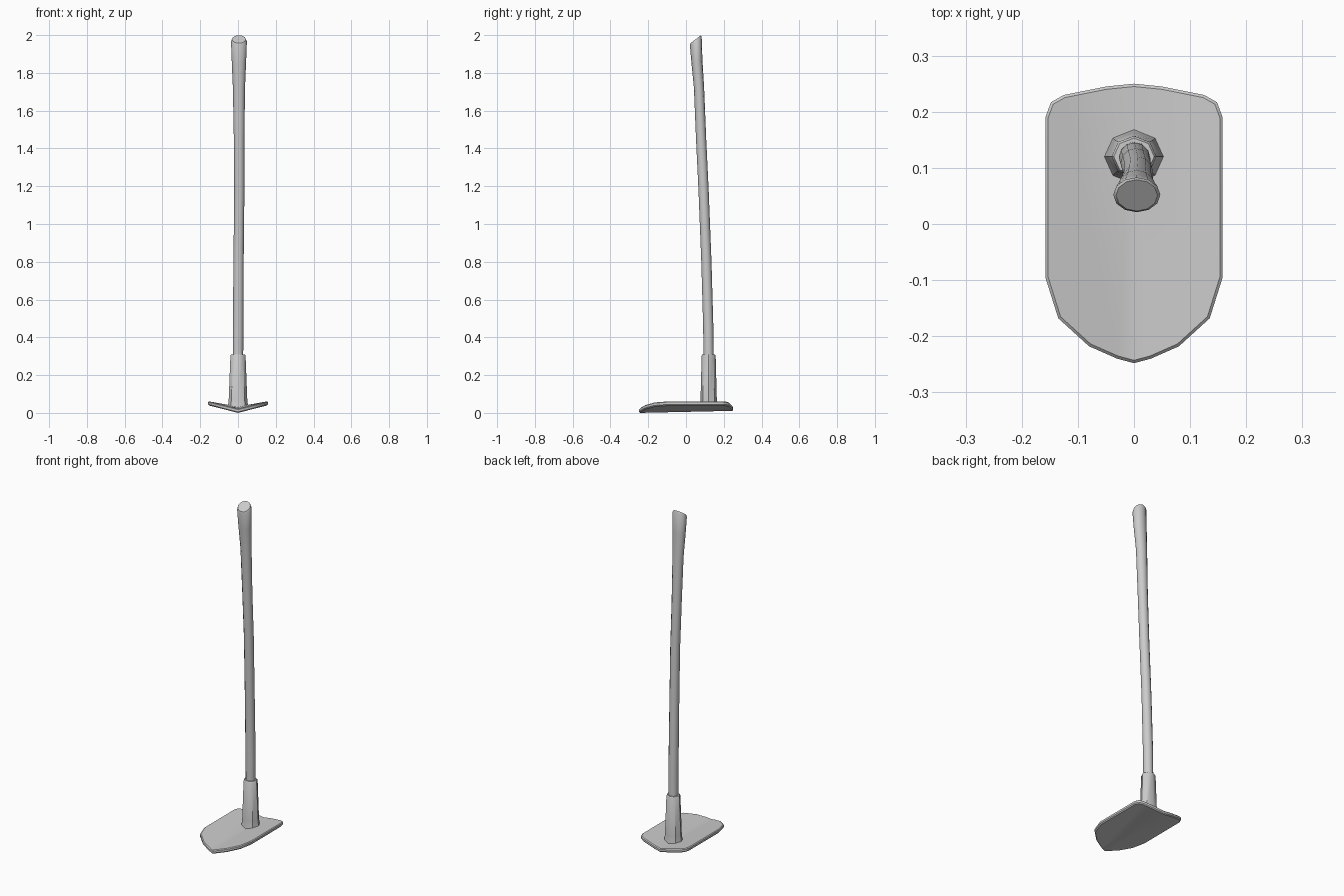
import bpy, bmesh, math

if "Cube" in bpy.data.objects:
    bpy.data.objects.remove(bpy.data.objects["Cube"])


def make_object(name, verts, faces):
    mesh = bpy.data.meshes.new(name)
    mesh.from_pydata(verts, [], faces)
    bm = bmesh.new()
    bm.from_mesh(mesh)
    bmesh.ops.recalc_face_normals(bm, faces=bm.faces)
    bm.to_mesh(mesh)
    bm.free()
    obj = bpy.data.objects.new(name, mesh)
    bpy.context.collection.objects.link(obj)
    return obj


def smooth(obj, angle):
    bpy.ops.object.select_all(action='DESELECT')
    obj.select_set(True)
    bpy.context.view_layer.objects.active = obj
    bpy.ops.object.shade_smooth_by_angle(angle=math.radians(angle))


def loft(name, rings, sides):
    """Rings are (x, y, z, radius x, radius y, slant)."""
    verts, faces = [], []
    for cx, cy, cz, rx, ry, slant in rings:
        for i in range(sides):
            a = 2 * math.pi * i / sides
            dy = ry * math.sin(a)
            verts.append((cx + rx * math.cos(a), cy + dy, cz + slant * dy))
    for r in range(len(rings) - 1):
        for i in range(sides):
            j = (i + 1) % sides
            faces.append((r * sides + i, r * sides + j,
                          (r + 1) * sides + j, (r + 1) * sides + i))
    faces.append(tuple(range(sides)))
    faces.append(tuple(range(len(verts) - sides, len(verts))))
    return make_object(name, verts, faces)


# Blade: half shield outline, folded into a shallow V and mirrored
outline = [(0, -0.248), (0.03, -0.24), (0.08, -0.218), (0.135, -0.168),
           (0.158, -0.095), (0.158, 0.19), (0.148, 0.217), (0.125, 0.23),
           (0.05, 0.245), (0, 0.25)]
thickness = 0.022


def blade_z(x, y):
    t = x / 0.158
    return 0.04 * t + (1 - t) * 0.022 * (y + 0.248)


n = len(outline)
verts = [(x, y, blade_z(x, y)) for x, y in outline]
verts += [(x, y, z + thickness) for x, y, z in verts]
faces = [tuple(range(n)), tuple(range(n, 2 * n))]
faces += [(i, i + 1, n + i + 1, n + i) for i in range(n - 1)]
blade = make_object("blade", verts, faces)
blade.modifiers.new("Mirror", 'MIRROR')
bevel = blade.modifiers.new("Bevel", 'BEVEL')
bevel.width = 0.005
bevel.segments = 1
bevel.limit_method = 'ANGLE'
bevel.angle_limit = math.radians(60)
smooth(blade, 50)

# Socket: tapered octagonal collar with flared foot and bevelled lip
socket = loft("socket", [
    (0, 0.12, 0.020, 0.056, 0.050, 0),
    (0, 0.12, 0.045, 0.052, 0.046, 0),
    (0, 0.12, 0.075, 0.049, 0.043, 0),
    (0, 0.12, 0.303, 0.040, 0.037, 0),
    (0, 0.12, 0.310, 0.036, 0.033, 0)], 8)
smooth(socket, 40)

# Handle: gently bowed shaft, widening to a slanted end
handle = loft("handle", [
    (0.000, 0.120, 0.250, 0.027, 0.027, 0),
    (0.001, 0.118, 0.450, 0.028, 0.027, 0),
    (0.003, 0.108, 0.800, 0.027, 0.027, 0),
    (0.007, 0.093, 1.180, 0.027, 0.027, 0),
    (0.006, 0.080, 1.450, 0.028, 0.027, 0),
    (0.005, 0.069, 1.720, 0.032, 0.027, 0),
    (0.005, 0.058, 1.860, 0.038, 0.029, 0.3),
    (0.005, 0.052, 1.967, 0.042, 0.031, 0.75),
    (0.005, 0.051, 1.978, 0.037, 0.028, 0.75)], 12)
smooth(handle, 40)
